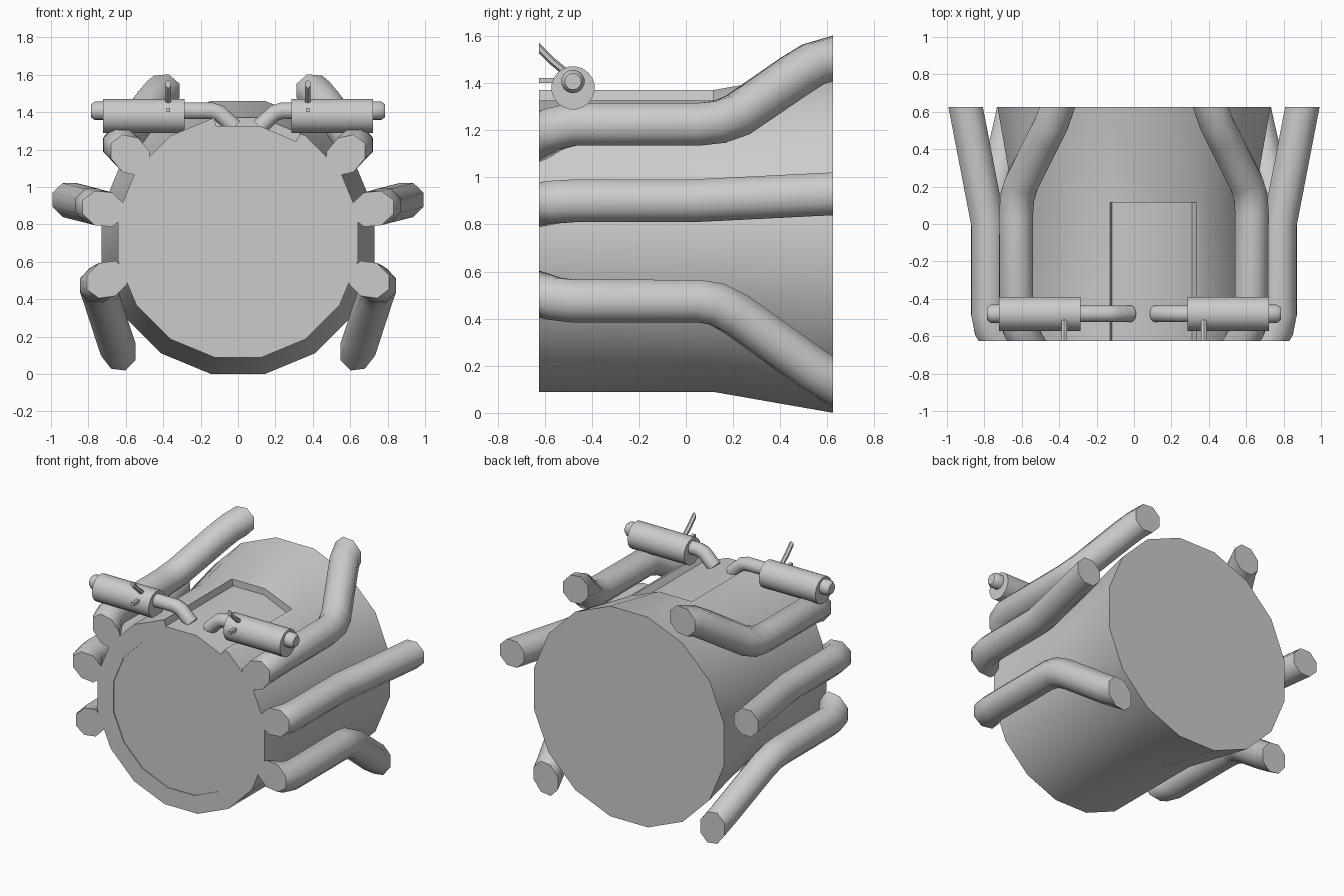
import bpy, bmesh, math
from mathutils import Vector

if "Cube" in bpy.data.objects:
    bpy.data.objects.remove(bpy.data.objects["Cube"])

Y0, Y1, ZC = -0.625, 0.625, 0.73


def make(name, rings, angle=40):
    """Skin a list of vertex rings, cap both ends and smooth by angle."""
    bm = bmesh.new()
    vr = [[bm.verts.new(p) for p in ring] for ring in rings]
    n = len(vr[0])
    for a, b in zip(vr, vr[1:]):
        for i in range(n):
            bm.faces.new((a[i], a[(i + 1) % n], b[(i + 1) % n], b[i]))
    bm.faces.new(vr[0])
    bm.faces.new(vr[-1])
    bmesh.ops.recalc_face_normals(bm, faces=bm.faces[:])
    me = bpy.data.meshes.new(name)
    bm.to_mesh(me)
    bm.free()
    ob = bpy.data.objects.new(name, me)
    bpy.context.collection.objects.link(ob)
    smooth(ob, angle)
    return ob


def smooth(ob, angle=40):
    bpy.ops.object.select_all(action='DESELECT')
    ob.select_set(True)
    bpy.context.view_layer.objects.active = ob
    bpy.ops.object.shade_smooth_by_angle(angle=math.radians(angle))


def sweep(name, pts, radii, n=8, clip=(None, None)):
    """Round tube along pts; clip gives y planes that cut the ends flat."""
    pts = [Vector(p) for p in pts]
    if not isinstance(radii, (list, tuple)):
        radii = [radii] * len(pts)
    rings = []
    for i, p in enumerate(pts):
        d0 = (p - pts[i - 1]) if i else (pts[1] - p)
        d1 = (pts[i + 1] - p) if i < len(pts) - 1 else d0
        if d0.length < 1e-6:
            d0 = d1
        if d1.length < 1e-6:
            d1 = d0
        t = (d0.normalized() + d1.normalized()).normalized()
        ref = Vector((0, 0, 1))
        u = ref.cross(t).normalized()
        v = t.cross(u)
        ring = []
        for k in range(n):
            a = 2 * math.pi * (k + 0.5) / n
            q = p + (u * math.cos(a) + v * math.sin(a)) * radii[i]
            cut = clip[0] if i == 0 else clip[1] if i == len(pts) - 1 else None
            if cut is not None:
                q += t * ((cut - q.y) / t.y)
            ring.append(q)
        rings.append(ring)
    return make(name, rings, 50)


def polar(deg, r, y):
    a = math.radians(deg)
    return (r * math.cos(a), y, ZC + r * math.sin(a))


# Sixteen-sided body: front rim, straight barrel, flared back
profile = [(0.53, Y0 + 0.006), (0.53, Y0), (0.653, Y0), (0.653, 0.115), (0.744, Y1)]
body = make("body", [[polar(11.25 + 22.5 * k, r, y) for k in range(16)]
                     for r, y in profile])

# Shallow recess along the top of the barrel
section = [(101.25, 0.607), (78.75, 0.607), (59, 0.6), (59, 0.9), (78.75, 0.9), (101.25, 0.9)]
cutter = make("recess_cutter", [[polar(a, r, y) for a, r in section] for y in (-0.7, 0.115)])
cutter.hide_render = True
mod = body.modifiers.new("recess", 'BOOLEAN')
mod.operation, mod.object, mod.solver = 'DIFFERENCE', cutter, 'EXACT'
bpy.context.view_layer.objects.active = body
bpy.ops.object.modifier_apply(modifier=mod.name)
bpy.data.objects.remove(cutter)
smooth(body)

# Side tubes, mirrored left and right
tubes = {
    "upper_tube": [(0.575, Y0, 1.17), (0.61, -0.56, 1.205), (0.63, -0.48, 1.225),
                   (0.63, 0.05, 1.225), (0.625, 0.14, 1.235), (0.60, 0.22, 1.265),
                   (0.48, 0.46, 1.43), (0.44, 0.54, 1.48), (0.41, Y1, 1.505)],
    "middle_tube": [(0.72, Y0, 0.883), (0.765, -0.56, 0.895), (0.78, -0.48, 0.9),
                    (0.78, 0.0, 0.9), (0.795, 0.08, 0.903), (0.90, Y1, 0.93)],
    "lower_tube": [(0.70, Y0, 0.505), (0.74, -0.56, 0.485), (0.755, -0.48, 0.475),
                   (0.755, 0.05, 0.475), (0.75, 0.13, 0.462), (0.735, 0.21, 0.42),
                   (0.66, 0.53, 0.19), (0.64, Y1, 0.13)],
}
for side, s in (("right", 1), ("left", -1)):
    for name, path in tubes.items():
        sweep(f"{side}_{name}", [(s * x, y, z) for x, y, z in path], 0.098, 8, (Y0, Y1))

    # Canister with stepped end knob
    gy, gz = -0.48, 1.38
    sweep(f"{side}_canister", [(s * 0.287, gy, gz), (s * 0.722, gy, gz)], 0.092, 20)
    sweep(f"{side}_canister_knob", [(s * x, gy, gz + 0.027) for x in (0.71, 0.765, 0.785)],
          [0.05, 0.05, 0.035], 14)

    # Bent pipe from the canister down to the barrel; the left one is longer
    bend = 0.215 if s > 0 else -0.12
    end = 0.115 if s > 0 else -0.02
    sweep(f"{side}_canister_pipe",
          [(s * 0.3, gy, 1.407), (bend + 0.02 * s, gy, 1.407) if s > 0 else (bend - 0.02, gy, 1.407),
           (bend - 0.02 * s, gy, 1.395), (end, gy, 1.32)], 0.046, 12)

    # Lever and small pin on the front of the canister
    sweep(f"{side}_lever", [(s * 0.373, Y0, 1.55), (s * 0.373, -0.57, 1.495),
                            (s * 0.373, -0.51, 1.445)], 0.016, 6, (Y0, None))
    sweep(f"{side}_pin", [(s * 0.373, Y0, 1.412), (s * 0.373, -0.54, 1.412)], 0.015, 4)
